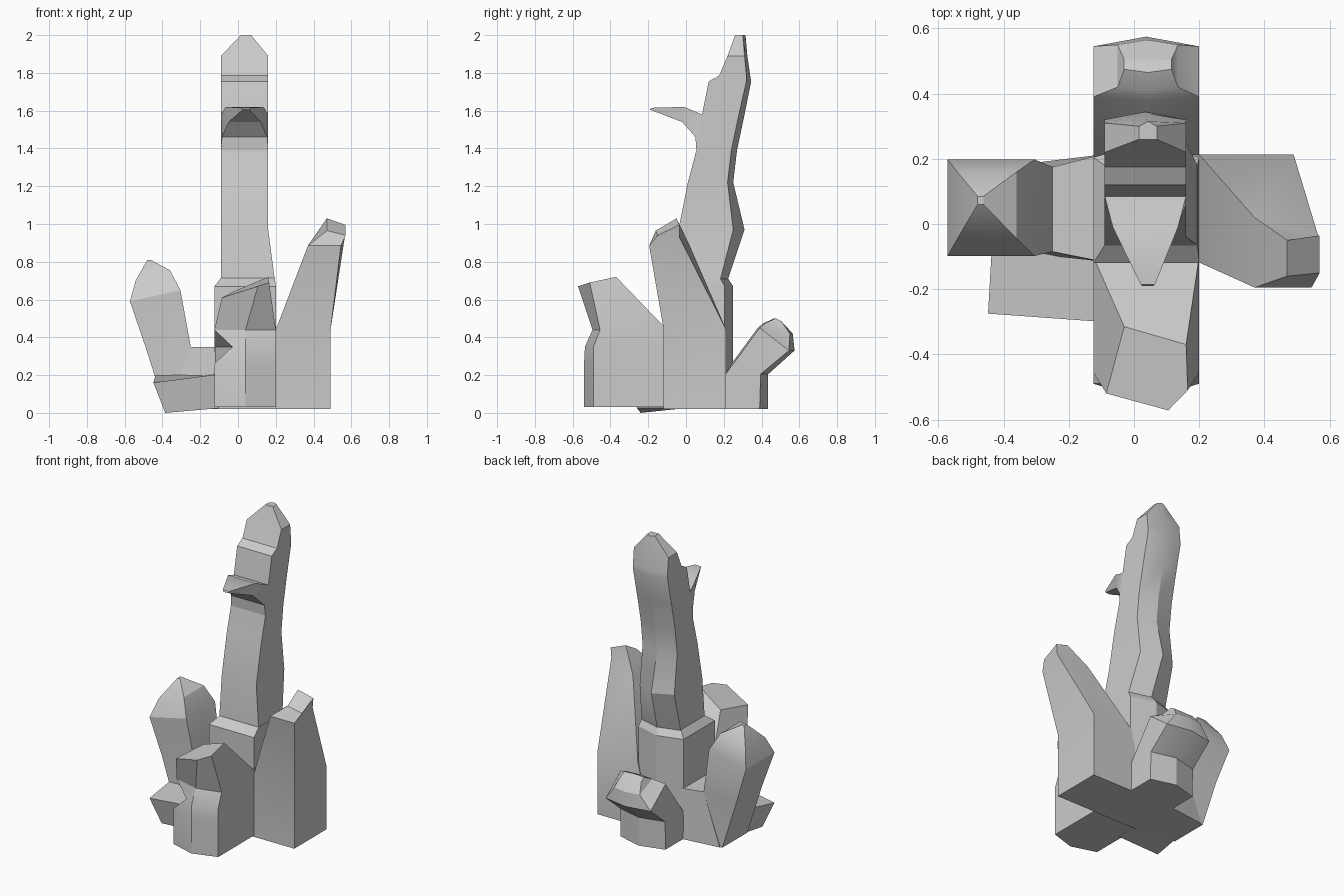
import bpy, bmesh, math


def loft(name, rings):
    """Skin a stack of equal-length point rings and cap both ends."""
    bm = bmesh.new()
    loops = [[bm.verts.new(p) for p in r] for r in rings]
    for a, b in zip(loops, loops[1:]):
        n = len(a)
        for i in range(n):
            j = (i + 1) % n
            bm.faces.new((a[i], a[j], b[j], b[i]))
    bm.faces.new(loops[0][::-1])
    bm.faces.new(loops[-1])
    bmesh.ops.recalc_face_normals(bm, faces=bm.faces[:])
    me = bpy.data.meshes.new(name)
    bm.to_mesh(me)
    bm.free()
    ob = bpy.data.objects.new(name, me)
    bpy.context.collection.objects.link(ob)
    bpy.ops.object.select_all(action='DESELECT')
    ob.select_set(True)
    bpy.context.view_layer.objects.active = ob
    bpy.ops.object.shade_smooth_by_angle(angle=math.radians(25))
    return ob


def keeled(z, x0, x1, yf, ye, yb):
    """Five-sided ring: flat front, ridge in the middle of the back."""
    return [(x0, yf, z), (x1, yf, z), (x1, ye, z), ((x0 + x1) / 2, yb, z), (x0, ye, z)]


def quad(z0, z1, x0, x1, y0, y1):
    """Rectangle ring that tilts from z0 at x0 to z1 at x1."""
    return [(x0, y0, z0), (x1, y0, z1), (x1, y1, z1), (x0, y1, z0)]


L, R = -0.125, 0.2

# square core with a chamfered lip
loft("core_block", [
    keeled(0.02, L, R, -0.12, 0.205, 0.25),
    keeled(0.67, L, R, -0.12, 0.205, 0.25),
    keeled(0.715, -0.09, 0.195, -0.065, 0.18, 0.22)])

# tall stepped column
column = [(0.70, -0.065, 0.18, 0.22), (0.97, -0.04, 0.25, 0.31),
          (1.22, 0.01, 0.22, 0.25), (1.39, 0.055, 0.24, 0.27),
          (1.58, 0.085, 0.28, 0.31), (1.755, 0.12, 0.32, 0.345),
          (1.785, 0.175, 0.32, 0.34), (1.89, 0.22, 0.31, 0.325)]
rings = [keeled(z, -0.09, 0.195 if z < 0.8 else 0.16, f, e, b) for z, f, e, b in column]
rings.append(keeled(2.0, 0.015, 0.07, 0.26, 0.30, 0.315))
loft("tall_column", rings)

# pointed ledge on the column front
loft("front_ledge", [
    [(-0.09, 0.2, 1.58), (-0.09, 0.055, 1.39), (0.16, 0.055, 1.39), (0.16, 0.2, 1.58)],
    [(-0.09, 0.085, 1.58), (-0.085, 0.05, 1.46), (0.155, 0.05, 1.46), (0.16, 0.085, 1.58)],
    [(-0.065, -0.01, 1.62), (-0.05, -0.02, 1.54), (0.12, -0.02, 1.54), (0.135, -0.01, 1.62)],
    [(0.02, -0.185, 1.615), (0.025, -0.19, 1.605), (0.06, -0.19, 1.605), (0.065, -0.185, 1.615)]])

# leaning spike on the right
loft("right_spike", [
    quad(0.02, 0.02, 0.1, 0.49, -0.118, 0.213),
    quad(0.44, 0.44, R, 0.49, -0.118, 0.213),
    [(0.37, -0.195, 0.885), (0.545, -0.195, 0.885), (0.565, -0.035, 0.93), (0.37, 0.02, 0.885)],
    [(0.47, -0.16, 0.965), (0.57, -0.15, 0.94), (0.57, -0.035, 0.995), (0.47, -0.05, 1.03)]])


def front_ring(z, ridge, edge, left=L):
    return [(left, -edge, z), (0.04, -ridge, z), (R, -edge, z), (R, -0.1, z), (L, -0.1, z)]


# blunt spike at the front with a small notch in its left edge
loft("front_spike", [
    front_ring(0.03, 0.54, 0.49),
    front_ring(0.26, 0.54, 0.49),
    front_ring(0.35, 0.535, 0.49, -0.03),
    front_ring(0.44, 0.495, 0.455),
    [(-0.085, -0.52, 0.61), (0.105, -0.572, 0.67), (0.165, -0.51, 0.69),
     (0.16, -0.37, 0.72), (-0.03, -0.315, 0.64)]])


# low stump at the back
def back_ring(z, zf, x0, x1, yf, ye, yr):
    m = (x0 + x1) / 2
    return [(x0, yf, zf), (m, yf - 0.01, zf), (x1, yf, zf), (x1, ye, z), (m, yr, z), (x0, ye, z)]


loft("back_stump", [
    back_ring(0.02, 0.02, L, R, 0.19, 0.39, 0.435),
    back_ring(0.205, 0.205, L, R, 0.21, 0.395, 0.435),
    back_ring(0.33, 0.45, L, R, 0.39, 0.545, 0.575),
    back_ring(0.42, 0.475, -0.05, 0.135, 0.42, 0.55, 0.565),
    back_ring(0.485, 0.5, -0.03, 0.115, 0.475, 0.505, 0.505)])

# left foot and its upright arm
loft("left_foot", [
    [(-0.37, -0.085, 0.02), (-0.1, -0.115, 0.02), (-0.1, 0.213, 0.02), (-0.37, 0.18, 0.02)],
    [(-0.25, -0.085, 0.35), (-0.1, -0.115, 0.35), (-0.1, 0.213, 0.35), (-0.25, 0.175, 0.35)]])
loft("left_arm", [
    quad(0.02, 0.02, -0.385, -0.2, -0.085, 0.175),
    quad(0.35, 0.35, -0.49, -0.25, -0.085, 0.175),
    quad(0.59, 0.65, -0.572, -0.305, -0.098, 0.198),
    quad(0.70, 0.755, -0.542, -0.36, -0.045, 0.16),
    quad(0.81, 0.81, -0.48, -0.462, 0.06, 0.085)])

# small wedge between the left foot and the front spike
loft("corner_wedge", [
    [(-0.385, -0.24, 0.0), (-0.1, -0.26, 0.025), (-0.1, -0.05, 0.025), (-0.37, -0.05, 0.02)],
    [(-0.448, -0.275, 0.16), (-0.1, -0.3, 0.205), (-0.1, -0.05, 0.21), (-0.435, -0.05, 0.205)]])
